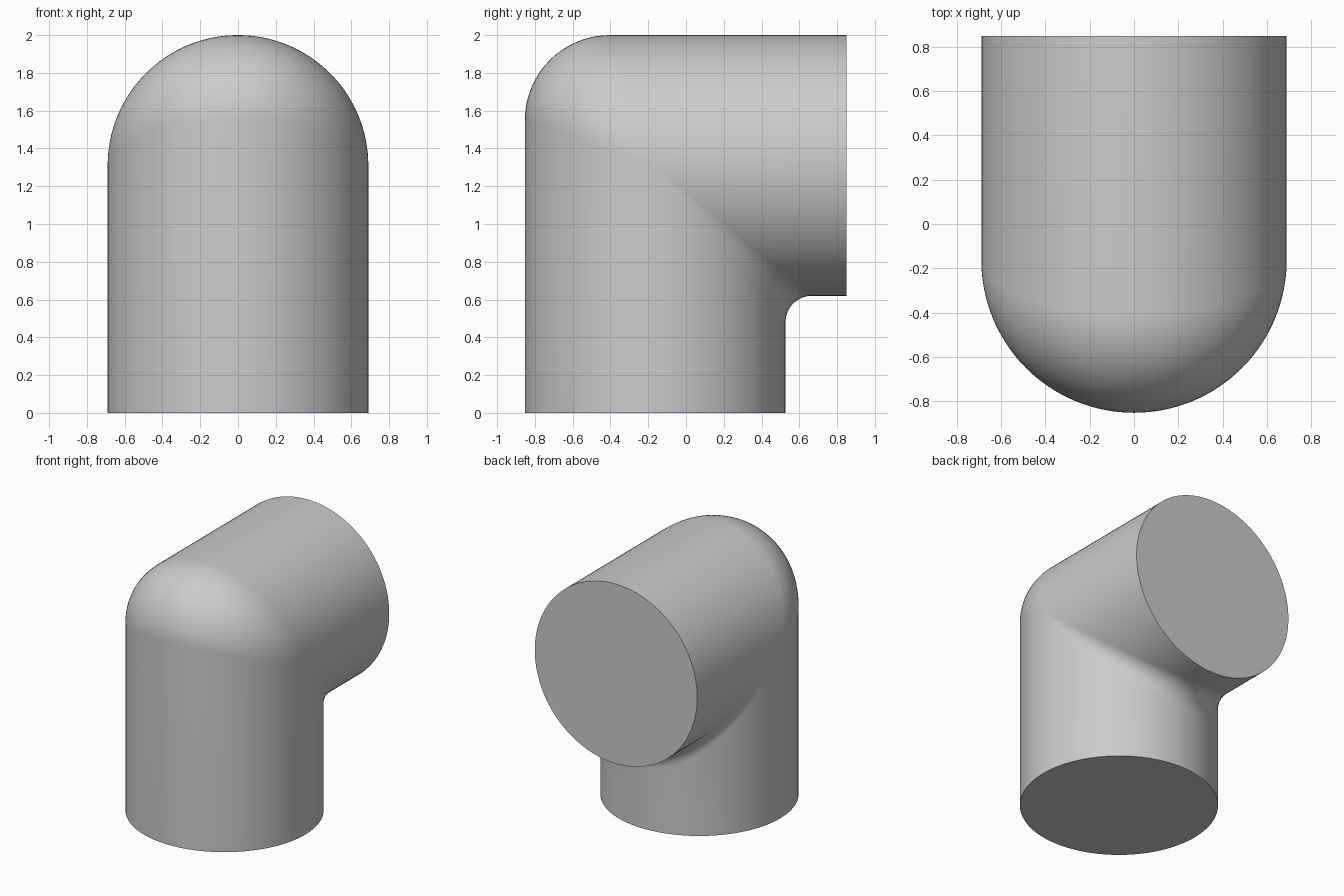
import bpy, bmesh
from math import sin, cos, tau
from mathutils import Vector

cube = bpy.data.objects.get("Cube")
if cube:
    bpy.data.objects.remove(cube, do_unlink=True)

RADIUS = 0.69                     # pipe radius
AXIS_Y, AXIS_Z = -0.163, 1.31     # where the two pipe axes meet
OUTER, INNER = 0.45, -0.14        # blend radii, negative on the inside of the bend
BACK_Y = 0.85
SIDES, STEPS = 128, 20

grey = bpy.data.materials.new("plain grey")
grey.use_nodes = True
grey.diffuse_color = (0.6, 0.6, 0.6, 1)
grey.node_tree.nodes["Principled BSDF"].inputs["Base Color"].default_value = (0.6, 0.6, 0.6, 1)


def profile(angle):
    """One line along the pipe: foot, rounded corner, back end."""
    s, c = sin(angle), cos(angle)
    blend = OUTER if c > 0 else INNER
    k = RADIUS - blend
    centre = Vector((k * s, AXIS_Y - k * c, AXIS_Z + k * c))
    start, end = Vector((s, -c, 0)), Vector((s, 0, c))
    arc = []
    for i in range(STEPS + 1):
        t = i / STEPS
        gap = start.angle(end)
        if gap < 0.001:
            normal = start.lerp(end, t)
        else:
            normal = (start * sin((1 - t) * gap) + end * sin(t * gap)) / sin(gap)
        arc.append(centre + blend * normal)
    foot = Vector((arc[0].x, arc[0].y, 0))
    back = Vector((arc[-1].x, BACK_Y, arc[-1].z))
    return [foot] + arc + [back]


# Skin the profiles into one closed elbow
bm = bmesh.new()
lines = [[bm.verts.new(p) for p in profile(tau * i / SIDES)] for i in range(SIDES)]
for i, line in enumerate(lines):
    after = lines[(i + 1) % SIDES]
    for j in range(len(line) - 1):
        bm.faces.new((line[j], after[j], after[j + 1], line[j + 1]))

# Flat end caps
bm.faces.new([line[0] for line in reversed(lines)])
bm.faces.new([line[-1] for line in lines])
bmesh.ops.remove_doubles(bm, verts=bm.verts, dist=0.0001)
bmesh.ops.recalc_face_normals(bm, faces=bm.faces)

mesh = bpy.data.meshes.new("elbow_pipe")
bm.to_mesh(mesh)
bm.free()
mesh.materials.append(grey)
elbow = bpy.data.objects.new("elbow_pipe", mesh)
bpy.context.collection.objects.link(elbow)
bpy.context.view_layer.objects.active = elbow
elbow.select_set(True)
bpy.ops.object.shade_smooth_by_angle(angle=0.6)
